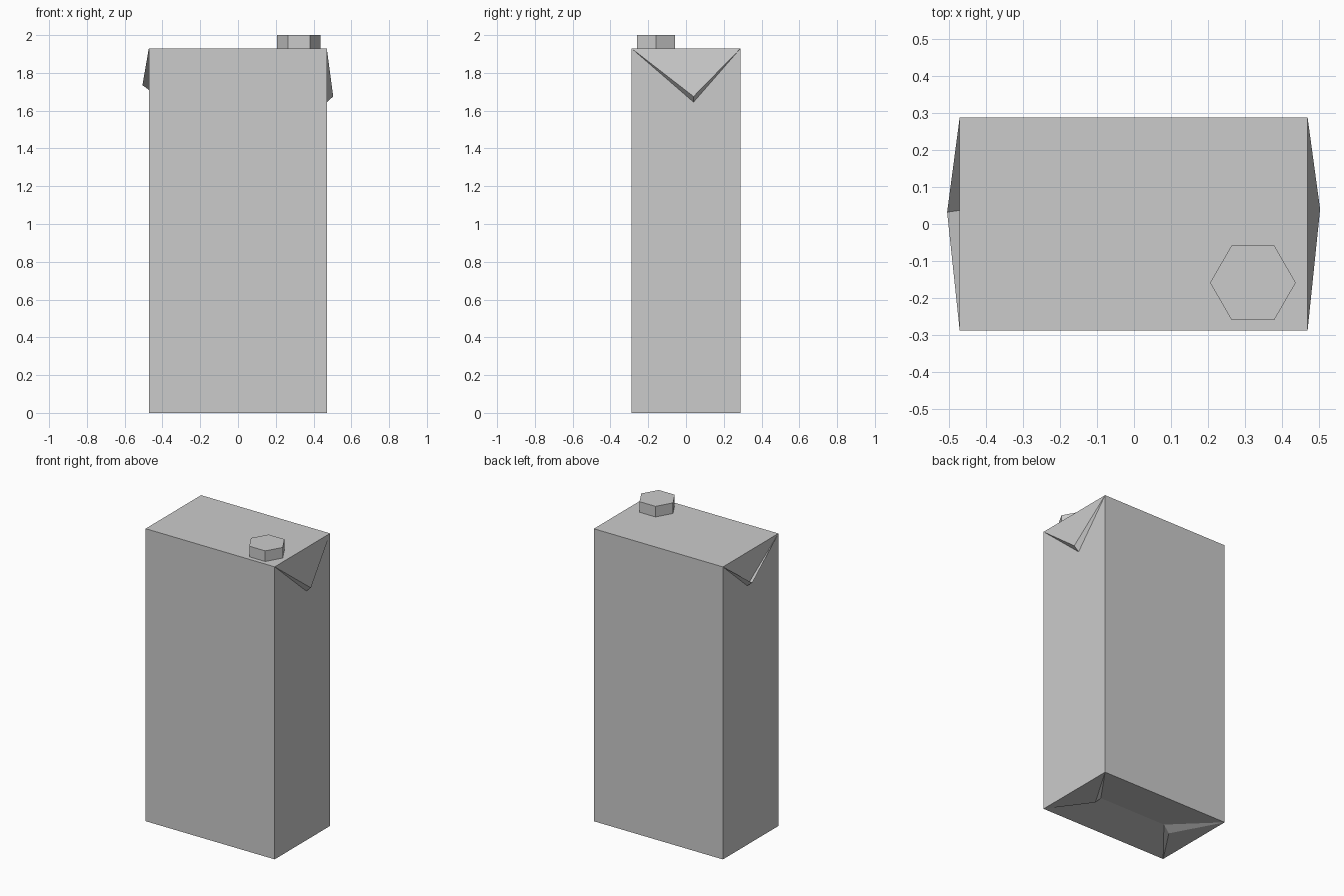
import bpy, bmesh, math
from mathutils import Vector

if "Cube" in bpy.data.objects:
    bpy.data.objects.remove(bpy.data.objects["Cube"])

X0, X1, Y, TOP = -0.472, 0.47, 0.289, 1.93


def make_mesh(name, verts, faces):
    me = bpy.data.meshes.new(name)
    me.from_pydata(verts, [], faces)
    bm = bmesh.new()
    bm.from_mesh(me)
    bmesh.ops.recalc_face_normals(bm, faces=bm.faces)
    bm.to_mesh(me)
    bm.free()
    ob = bpy.data.objects.new(name, me)
    bpy.context.collection.objects.link(ob)
    return ob


def flap(name, x, z, tip, inner, outer=True):
    # folded corner: outer triangle plus two narrow sides tucked to the carton
    verts = [(x, -Y, z), (x, Y, z), tip, inner]
    faces = [(0, 2, 3), (1, 3, 2)]
    if outer:
        faces.append((0, 1, 2))
    ob = make_mesh(name, verts, faces)
    # make the faces point away from the carton's centre
    mid = Vector((0, 0, TOP / 2))
    if sum((p.center - mid).dot(p.normal) * p.area for p in ob.data.polygons) < 0:
        ob.data.flip_normals()


# carton body, with the underside folded inwards to a shallow ridge
R0, R1 = (-0.24, -0.005, 0.028), (0.257, -0.005, 0.028)
verts = [(x, y, z) for z in (0, TOP)
         for x, y in ((X0, -Y), (X1, -Y), (X1, Y), (X0, Y))] + [R0, R1]
faces = [(i, (i + 1) % 4, (i + 1) % 4 + 4, i + 4) for i in range(4)]
faces += [(4, 5, 6, 7), (0, 8, 9, 1), (2, 9, 8, 3), (1, 9, 2), (3, 8, 0)]
make_mesh("carton_body", verts, faces)

# top side flaps; the left one is an open fold
flap("right_top_flap", X1, TOP, (0.504, 0.04, 1.675), (X1, 0.04, 1.645))
flap("left_top_flap", X0, TOP, (-0.506, 0.032, 1.735), (X0, 0.037, 1.71), outer=False)

# bottom flaps
flap("right_bottom_flap", X1, 0, (0.28, -0.03, 0), R1)
flap("left_bottom_flap", X0, 0, (-0.30, -0.03, 0), R0)

# hexagonal screw cap
bpy.ops.mesh.primitive_cylinder_add(vertices=6, radius=0.116, depth=0.07,
                                    location=(0.322, -0.159, TOP + 0.035),
                                    rotation=(0, 0, math.radians(30)))
bpy.context.object.name = "screw_cap"
